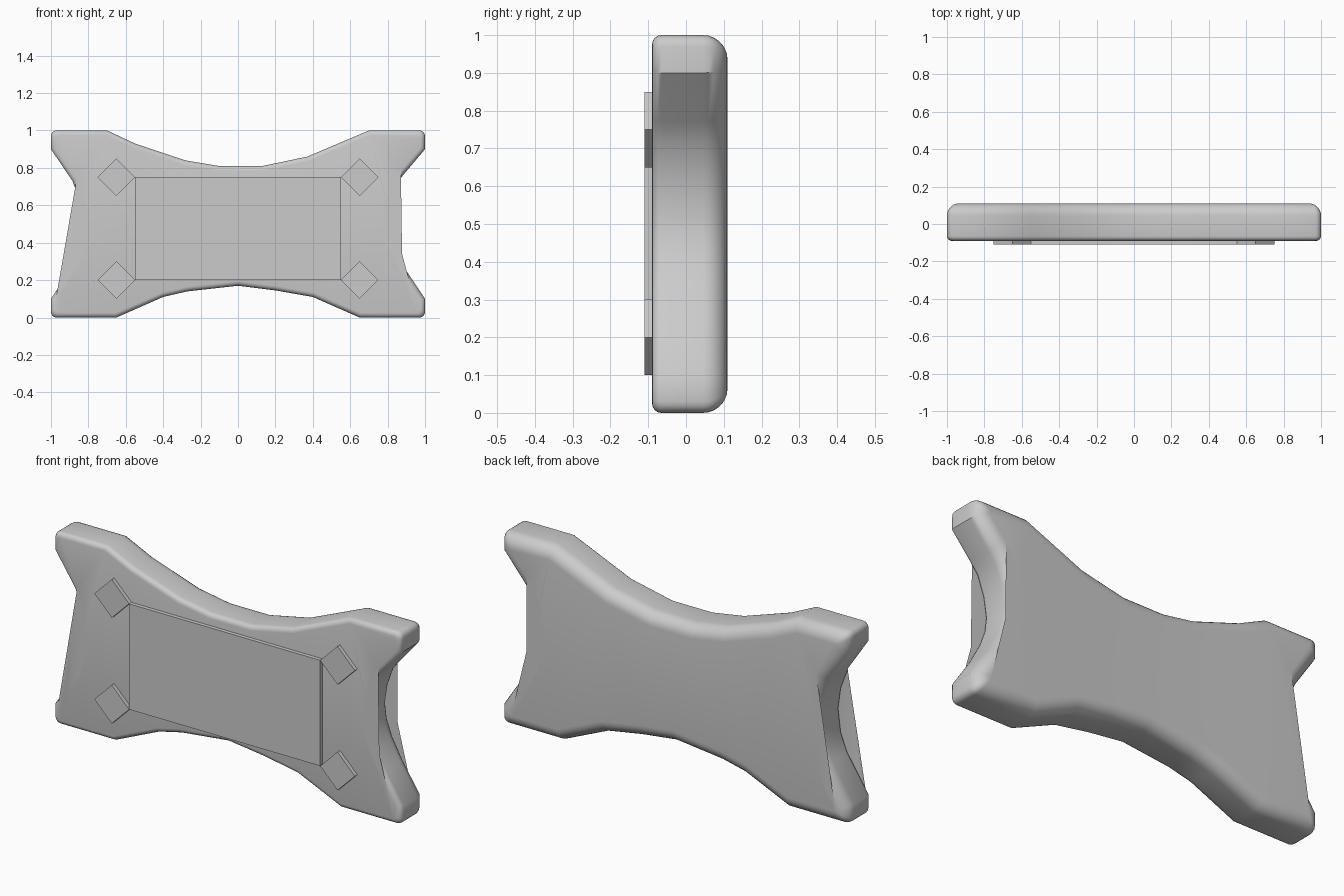
import bpy, bmesh, math
from mathutils import Vector

if "Cube" in bpy.data.objects:
    bpy.data.objects.remove(bpy.data.objects["Cube"])

# Waisted outline (x, z), counter-clockwise seen from the front
OUTLINE = [Vector(p) for p in [
    (-1, 0), (-0.65, 0), (-0.40, 0.11), (-0.27, 0.14), (0, 0.17), (0.20, 0.145), (0.40, 0.11), (0.65, 0),
    (1, 0), (1, 0.10), (0.90, 0.25), (0.84, 0.36), (0.81, 0.44), (0.80, 0.52), (0.815, 0.62), (0.85, 0.72), (0.89, 0.77), (1, 0.90),
    (1, 1), (0.70, 1), (0.37, 0.86), (0.13, 0.81), (-0.10, 0.81), (-0.28, 0.84), (-0.55, 0.93), (-0.70, 1),
    (-1, 1), (-1, 0.90), (-0.885, 0.73), (-0.84, 0.61), (-0.825, 0.50), (-0.84, 0.38), (-0.875, 0.29), (-1, 0.10)]]


def ring(inset, y):
    """Outline moved inward by inset, with its four outer corners rounded."""
    n, pts = len(OUTLINE), []
    for i, p in enumerate(OUTLINE):
        a = (p - OUTLINE[i - 1]).normalized()
        b = (OUTLINE[(i + 1) % n] - p).normalized()
        na, nb = Vector((-a.y, a.x)), Vector((-b.y, b.x))
        q = p + (na + nb) * inset / (1 + na.dot(nb))
        if abs(p.x) == 1 and p.y in (0, 1):
            r = max(0.006, 0.03 - inset * 0.36)
            c = q + (na + nb) * r
            for k in range(5):
                t = math.radians(90 * k / 4)
                pts.append(c - (na * math.cos(t) + nb * math.sin(t)) * r)
        else:
            pts.append(q)
    return [(v.x, y, v.y) for v in pts]


def make_body():
    # Small rounding on the front rim, larger rounding on the back rim
    levels = []
    for k in range(5):
        t = math.radians(90 * k / 4)
        levels.append((0.025 * (1 - math.sin(t)), -0.09 + 0.025 * (1 - math.cos(t))))
    for k in range(8):
        t = math.radians(90 * k / 7)
        levels.append((0.065 * (1 - math.cos(t)), 0.11 - 0.065 * (1 - math.sin(t))))
    bm = bmesh.new()
    rings = [[bm.verts.new(c) for c in ring(d, y)] for d, y in levels]
    for r0, r1 in zip(rings, rings[1:]):
        for i in range(len(r0)):
            j = (i + 1) % len(r0)
            bm.faces.new((r0[i], r0[j], r1[j], r1[i]))
    caps = [bm.faces.new(rings[0]), bm.faces.new(rings[-1])]
    bmesh.ops.triangulate(bm, faces=caps)
    bmesh.ops.recalc_face_normals(bm, faces=bm.faces)
    me = bpy.data.meshes.new("body")
    bm.to_mesh(me)
    bm.free()
    ob = bpy.data.objects.new("body", me)
    bpy.context.collection.objects.link(ob)
    bpy.context.view_layer.objects.active = ob
    ob.select_set(True)
    bpy.ops.object.shade_smooth_by_angle(angle=math.radians(35))


def plate(name, x, z, w, h, turn=0):
    """Thin raised block on the front face."""
    bpy.ops.mesh.primitive_cube_add(size=1, location=(x, -0.095, z), rotation=(0, turn, 0))
    ob = bpy.context.object
    ob.name = name
    ob.scale = (w, 0.03, h)


make_body()

# Central panel and four diamond studs touching its corners
plate("front_panel", 0, 0.475, 1.10, 0.55)
side = 0.2 / math.sqrt(2)
for sx in (-1, 1):
    for z in (0.20, 0.75):
        plate("diamond_stud", sx * 0.65, z, side, side, math.pi / 4)
